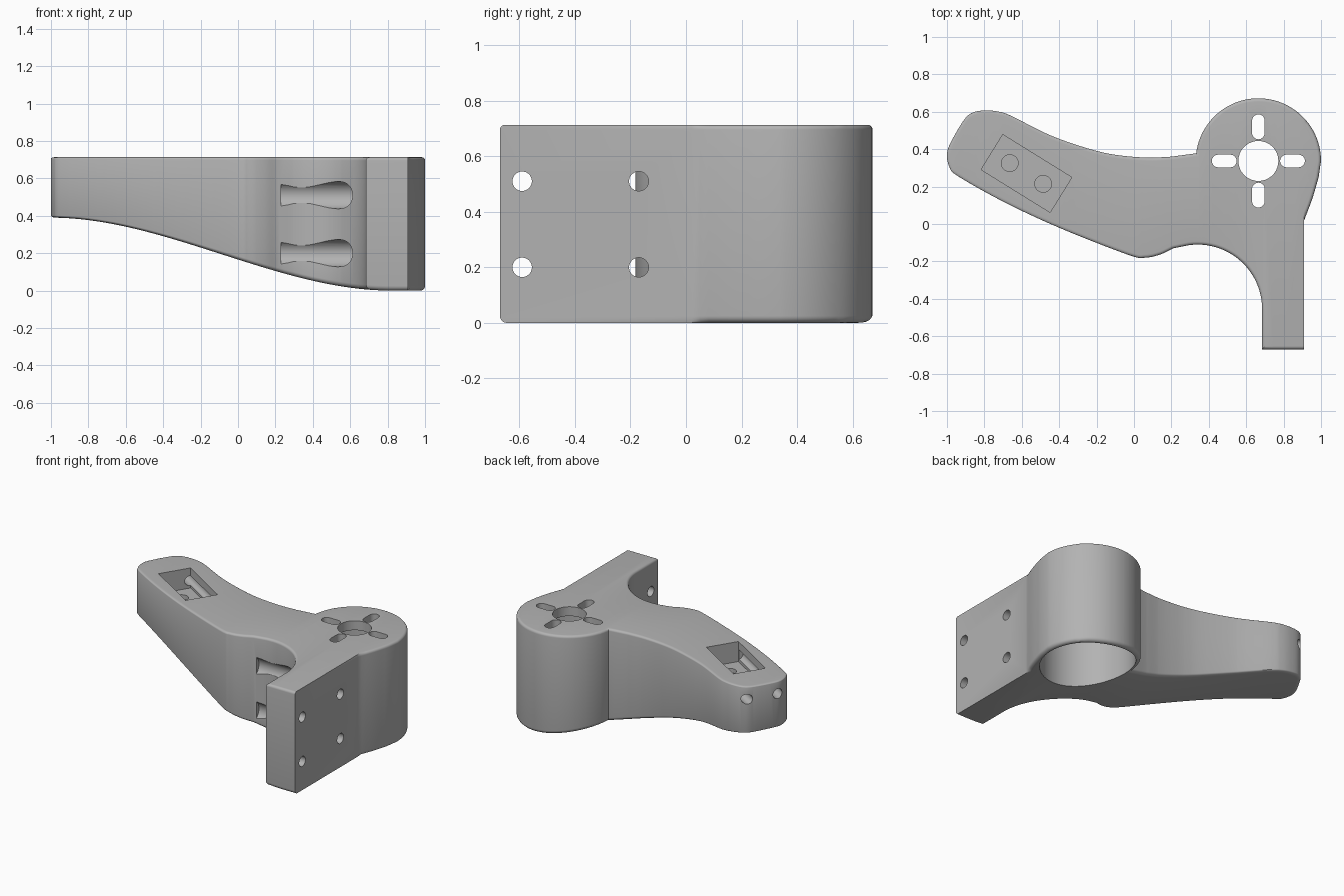
import bpy, bmesh
from math import sin, cos, pi, radians, atan2
from mathutils import Vector, Matrix

cube = bpy.data.objects.get("Cube")
if cube:
    bpy.data.objects.remove(cube)

TOP = 0.713
ROUND = 0.025
PLATE_X = 0.91
HUB = Vector((0.665, 0.337))
HUB_R = 0.335

grey = bpy.data.materials.new("matte grey")
grey.use_nodes = True
colour = (0.45, 0.45, 0.45, 1)
grey.diffuse_color = colour
grey.node_tree.nodes["Principled BSDF"].inputs["Base Color"].default_value = colour


def arc(centre, r, start, end, n):
    """Points on an arc, angles in degrees."""
    angles = [radians(start + (end - start) * i / n) for i in range(n + 1)]
    return [Vector((centre[0] + r * cos(a), centre[1] + r * sin(a))) for a in angles]


def spline(points, n=5):
    """Smooth curve through the given points."""
    p = [Vector(q) for q in points]
    p = [2 * p[0] - p[1]] + p + [2 * p[-1] - p[-2]]
    out = []
    for a, b, c, d in zip(p, p[1:], p[2:], p[3:]):
        for i in range(n):
            t = i / n
            out.append(b + (c - a) * t / 2 + (2 * a - 5 * b + 4 * c - d) * t**2 / 2
                       + (3 * b - a - 3 * c + d) * t**3 / 2)
    return out + [p[-2]]


def inset(loop, d):
    """Mitred inward offset of a counterclockwise loop; the mounting face stays flat."""
    out = []
    for i, p in enumerate(loop):
        a = (p - loop[i - 1]).normalized()
        b = (loop[(i + 1) % len(loop)] - p).normalized()
        na, nb = Vector((-a.y, a.x)), Vector((-b.y, b.x))
        q = p + (na + nb) * d / max(1 + na.dot(nb), 0.4)
        if abs(p.x - PLATE_X) < 0.001:
            q.x = p.x
        out.append(q)
    return out


def loft(bm, rings):
    """Closed solid through a stack of (loop, z) rings."""
    rows = [[bm.verts.new((p.x, p.y, z)) for p in loop] for loop, z in rings]
    for low, high in zip(rows, rows[1:]):
        for i in range(len(low)):
            j = (i + 1) % len(low)
            bm.faces.new((low[i], low[j], high[j], high[i]))
    bm.faces.new(rows[0][::-1])
    bm.faces.new(rows[-1])


def make_object(name, bm):
    bmesh.ops.recalc_face_normals(bm, faces=bm.faces)
    mesh = bpy.data.meshes.new(name)
    bm.to_mesh(mesh)
    bm.free()
    obj = bpy.data.objects.new(name, mesh)
    mesh.materials.append(grey)
    bpy.context.collection.objects.link(obj)
    return obj


def cut(body, bm):
    """Subtract a solid from the body and discard the cutter."""
    tool = make_object("cutter", bm)
    tool.hide_render = True
    mod = body.modifiers.new("cut", "BOOLEAN")
    mod.operation = "DIFFERENCE"
    mod.solver = "EXACT"
    mod.object = tool
    bpy.context.view_layer.objects.active = body
    bpy.ops.object.modifier_apply(modifier=mod.name)
    bpy.data.objects.remove(tool)


def cut_prism(body, loop, z0, z1):
    bm = bmesh.new()
    loft(bm, [(loop, z0), (loop, z1)])
    cut(body, bm)


def cut_bore(body, start, end, r):
    """Round hole between two points."""
    start, end = Vector(start), Vector(end)
    axis = end - start
    bm = bmesh.new()
    turn = axis.to_track_quat("Z", "Y").to_matrix().to_4x4()
    bmesh.ops.create_cone(bm, cap_ends=True, segments=32, radius1=r, radius2=r,
                          depth=axis.length,
                          matrix=Matrix.Translation((start + end) / 2) @ turn)
    cut(body, bm)


# Plan outline, counterclockwise from the foot of the mounting plate
outline = [Vector((0.685, -0.67)), Vector((PLATE_X, -0.67))]
outline += spline([(PLATE_X, 0.02), (0.955, 0.14), (0.987, 0.25)], 4)
outline += arc(HUB, HUB_R, 0, 173, 48)
outline += spline([(0.2, 0.36), (0.07, 0.355), (-0.1, 0.37), (-0.25, 0.405),
                   (-0.45, 0.475), (-0.65, 0.575), (-0.72, 0.6), (-0.79, 0.607),
                   (-0.86, 0.597), (-0.91, 0.555), (-0.98, 0.435), (-1, 0.37),
                   (-0.985, 0.3), (-0.94, 0.255), (-0.7, 0.12), (-0.4, -0.02),
                   (-0.03, -0.165), (0.06, -0.18), (0.14, -0.163), (0.21, -0.13)])
outline += arc((0.34, -0.455), 0.345, 98, 0, 24)

# Rounded slab, sliced across so that the underside can sweep upwards
rings = []
STEPS = 5
for i in range(STEPS + 1):
    a = pi / 2 * i / STEPS
    rings.append((inset(outline, ROUND * (1 - sin(a))), ROUND * (1 - cos(a))))
for i in range(STEPS + 1):
    a = pi / 2 * i / STEPS
    r = ROUND * 0.7
    rings.append((inset(outline, r * (1 - cos(a))), TOP - r * (1 - sin(a))))
bm = bmesh.new()
loft(bm, rings)
for i in range(36):
    bmesh.ops.bisect_plane(bm, geom=bm.verts[:] + bm.edges[:] + bm.faces[:], dist=1e-5,
                           plane_co=(i * 0.05 - 0.953, 0, 0), plane_no=(1, 0, 0))
for v in bm.verts:
    t = min(max((v.co.x + 1) / 1.82, 0), 1)
    rise = 0.39 * (1 - t * t * (3 - 2 * t))
    v.co.z += rise * (1 - v.co.z / TOP)
bracket = make_object("bracket_arm", bm)

# Hollow hub with a centre hole and four slots through its top
cut_prism(bracket, arc(HUB, 0.305, 0, 354, 59), -0.1, TOP - 0.065)
cut_prism(bracket, arc(HUB, 0.107, 0, 350, 35), 0.5, 1)
for quarter in range(4):
    slot = arc((0.215, 0), 0.034, -90, 90, 10) + arc((0.15, 0), 0.034, 90, 270, 10)
    turn = Matrix.Rotation(quarter * pi / 2, 2)
    cut_prism(bracket, [HUB + turn @ p for p in slot], 0.5, 1)

# Screw holes through the plate, with clearance channels along the inner wall
for z in (0.2, 0.51):
    for y in (-0.59, -0.17):
        cut_bore(bracket, (0.5, y, z), (1.05, y, z), 0.035)
    cut_bore(bracket, (0.23, -0.17, z), (0.62, -0.17, z), 0.073)

# Pocket in the arm, with two floor recesses and two bores from the arm end
along = Vector((0.85, -0.527))
across = Vector((0.527, 0.85))
middle = Vector((-0.575, 0.27))
corners = [(-1, -1), (1, -1), (1, 1), (-1, 1)]
FLOOR = TOP - 0.14
cut_prism(bracket, [middle + along * 0.217 * i + across * 0.11 * j for i, j in corners],
          FLOOR, 1)
for side in (-1, 1):
    cut_prism(bracket, arc(middle + along * 0.105 * side, 0.045, 0, 345, 23),
              FLOOR - 0.03, FLOOR + 0.05)
    edge = middle + across * 0.105 * side
    near, far = edge + along * 0.21, edge - along * 0.6
    cut_bore(bracket, (*near, 0.625), (*far, 0.625), 0.034)

# Smooth curved walls, crisp cut edges
bpy.ops.object.select_all(action="DESELECT")
bracket.select_set(True)
bpy.context.view_layer.objects.active = bracket
bpy.ops.object.shade_smooth_by_angle(angle=radians(30))
